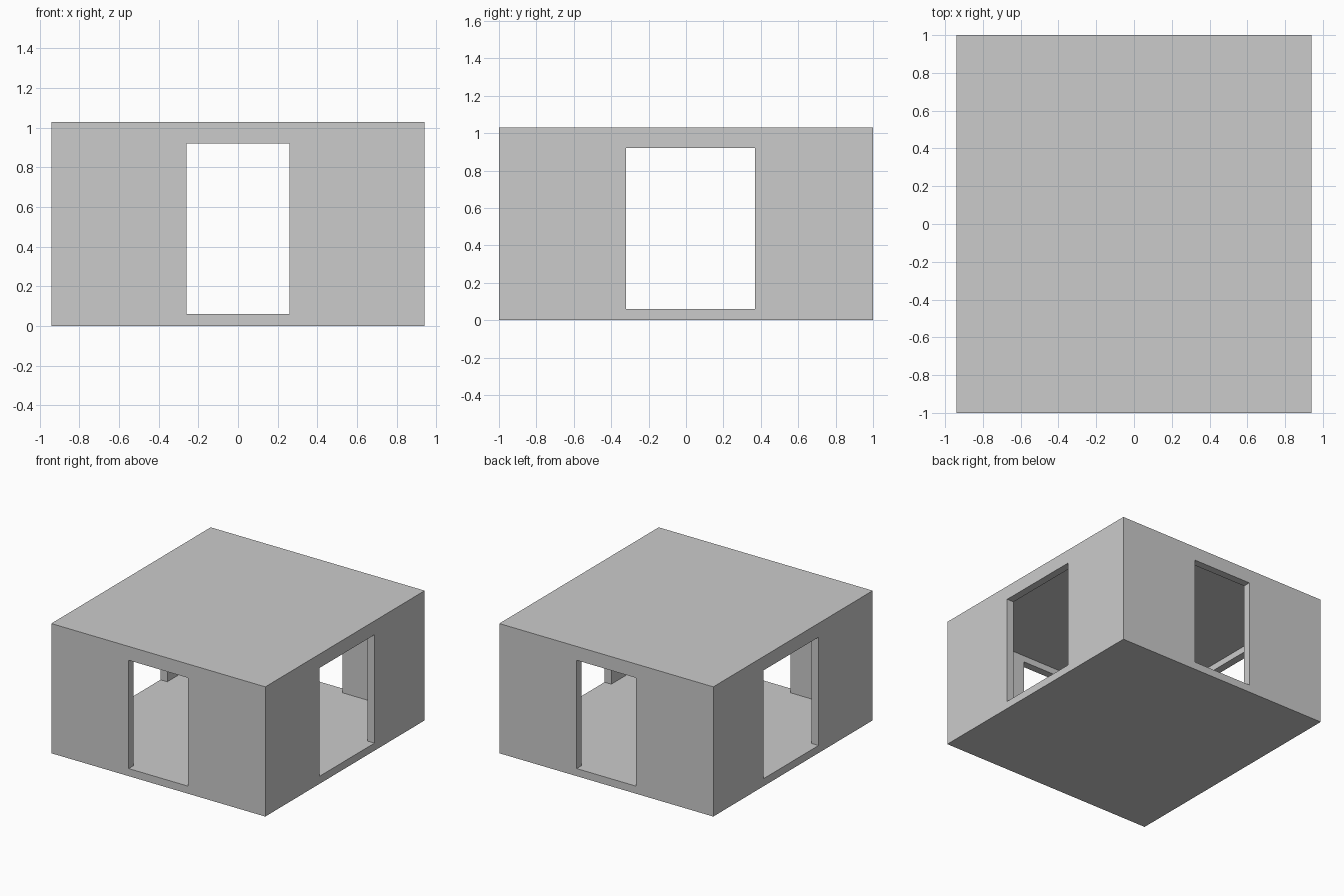
import bpy, bmesh, math

if "Cube" in bpy.data.objects:
    bpy.data.objects.remove(bpy.data.objects["Cube"])

W, D, H, T = 0.94, 1.0, 1.03, 0.06   # half width, half depth, height, wall thickness
SILL, LINTEL = 0.06, 0.92            # opening bottom and top


def box(name, x0, x1, y0, y1, z0, z1):
    bm = bmesh.new()
    bmesh.ops.create_cube(bm, size=1)
    for v in bm.verts:
        v.co = (x1 if v.co.x > 0 else x0,
                y1 if v.co.y > 0 else y0,
                z1 if v.co.z > 0 else z0)
    me = bpy.data.meshes.new(name)
    bm.to_mesh(me)
    bm.free()
    ob = bpy.data.objects.new(name, me)
    bpy.context.collection.objects.link(ob)
    return ob


# Outer shell
room = box("room_shell", -W, W, -D, D, 0, H)

# Hollow interior, front-to-back doorways, side-to-side doorways
cutters = [
    box("interior_cutter", -W + T, W - T, -D + T, D - T, SILL, H - T),
    box("front_back_opening_cutter", -0.26, 0.26, -1.2, 1.2, SILL, LINTEL),
    box("side_opening_cutter", -1.2, 1.2, -0.32, 0.37, SILL, LINTEL),
]
bpy.context.view_layer.objects.active = room
room.select_set(True)
for c in cutters:
    c.hide_render = True
    mod = room.modifiers.new(c.name, 'BOOLEAN')
    mod.operation = 'DIFFERENCE'
    mod.solver = 'EXACT'
    mod.object = c
    bpy.ops.object.modifier_apply(modifier=mod.name)
    bpy.data.objects.remove(c, do_unlink=True)

# Merge leftover coplanar splits on the floor
bm = bmesh.new()
bm.from_mesh(room.data)
bmesh.ops.remove_doubles(bm, verts=bm.verts, dist=0.0005)
bmesh.ops.dissolve_limit(bm, angle_limit=math.radians(1), verts=bm.verts, edges=bm.edges)
bm.to_mesh(room.data)
bm.free()
